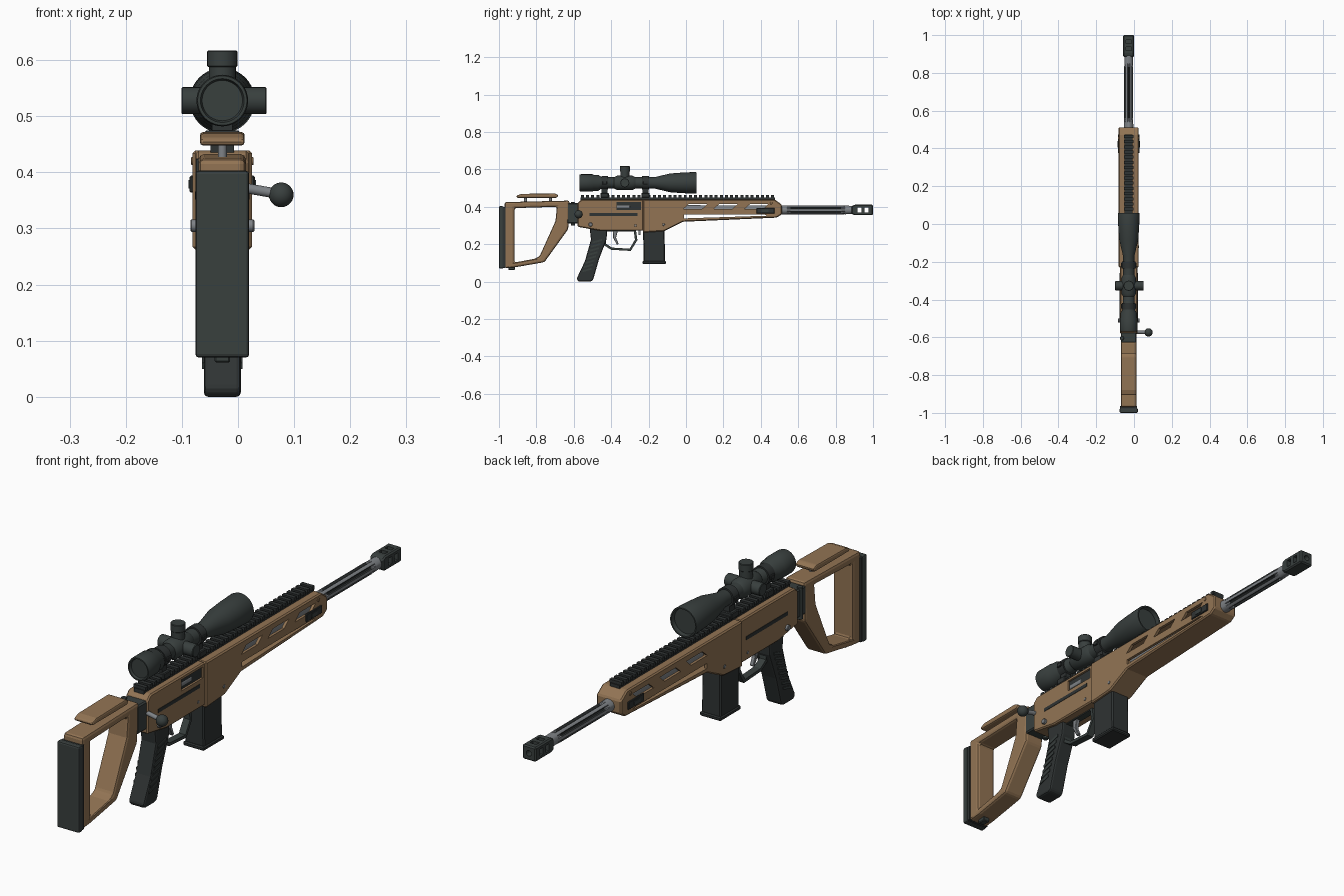
import bpy, bmesh, math
from mathutils import Vector, Matrix

if "Cube" in bpy.data.objects:
    bpy.data.objects.remove(bpy.data.objects["Cube"])

CX = -0.028          # centre plane of the rifle
BZ = 0.383           # bore height
SZ = 0.528           # scope axis height


def material(name, rgb):
    m = bpy.data.materials.new(name)
    m.diffuse_color = (*rgb, 1)
    m.use_nodes = True
    m.node_tree.nodes["Principled BSDF"].inputs["Base Color"].default_value = m.diffuse_color
    return m


TAN = material("tan", (0.29, 0.175, 0.088))
DARK = material("dark_grey", (0.04, 0.05, 0.048))
BLACK = material("black", (0.028, 0.033, 0.033))
STEEL = material("steel", (0.21, 0.225, 0.24))


def finish(name, bm, mats, smooth=False):
    bmesh.ops.recalc_face_normals(bm, faces=bm.faces)
    me = bpy.data.meshes.new(name)
    bm.to_mesh(me)
    bm.free()
    for m in mats:
        me.materials.append(m)
    if smooth:
        me.polygons.foreach_set("use_smooth", [True] * len(me.polygons))
        me.set_sharp_from_angle(angle=math.radians(35))
    ob = bpy.data.objects.new(name, me)
    bpy.context.collection.objects.link(ob)
    return ob


def apply(ob):
    dg = bpy.context.evaluated_depsgraph_get()
    me = bpy.data.meshes.new_from_object(ob.evaluated_get(dg))
    ob.modifiers.clear()
    ob.data = me


def bevel(ob, width, segments=1):
    b = ob.modifiers.new("bevel", "BEVEL")
    b.width, b.segments, b.limit_method = width, segments, "ANGLE"
    b.angle_limit = math.radians(25)
    apply(ob)
    return ob


def cut(ob, *cutters):
    for c in cutters:
        m = ob.modifiers.new("cut", "BOOLEAN")
        m.operation, m.object, m.solver = "DIFFERENCE", c, "EXACT"
        apply(ob)
        bpy.data.objects.remove(c)
    return ob


def prism(name, pts, hw, mat, bev=0, seg=1, x=0.0):
    """Side profile of (y, z) points, extruded to half width hw about CX + x."""
    bm = bmesh.new()
    f = bm.faces.new([bm.verts.new((CX + x - hw, y, z)) for y, z in pts])
    ext = bmesh.ops.extrude_face_region(bm, geom=[f])
    vs = [v for v in ext["geom"] if isinstance(v, bmesh.types.BMVert)]
    bmesh.ops.translate(bm, verts=vs, vec=(2 * hw, 0, 0))
    ob = finish(name, bm, [mat])
    return bevel(ob, bev, seg) if bev else ob


def box(name, y0, y1, z0, z1, hw, mat, bev=0, seg=1, x=0.0):
    return prism(name, [(y0, z0), (y1, z0), (y1, z1), (y0, z1)], hw, mat, bev, seg, x)


def lathe(name, prof, mats, mtx, n=32, flute=None):
    """Turn (y, r) profile about the y axis; flute holds ring indices to groove."""
    bm = bmesh.new()
    rings = []
    for k, (y, r) in enumerate(prof):
        ring = []
        for i in range(n):
            a = math.tau * i / n + math.pi / 2
            rr = r * 0.72 if flute and k in flute and i % 8 in (0, 1, 7) else r
            ring.append(bm.verts.new(mtx @ Vector((rr * math.cos(a), y, rr * math.sin(a)))))
        rings.append(ring)
    for k in range(len(rings) - 1):
        for i in range(n):
            j = (i + 1) % n
            f = bm.faces.new((rings[k][i], rings[k][j], rings[k + 1][j], rings[k + 1][i]))
            if flute and k in flute and k + 1 in flute and i % 8 in (0, 1, 6, 7):
                f.material_index = 1
    bm.faces.new(rings[0])
    bm.faces.new(rings[-1])
    return finish(name, bm, mats, True)


def cyl(name, p0, p1, r, mat, n=24):
    p0, p1 = Vector(p0), Vector(p1)
    d = p1 - p0
    L, c = d.length, min(0.002, r * 0.2)
    m = Matrix.Translation(p0) @ d.to_track_quat("Y", "Z").to_matrix().to_4x4()
    return lathe(name, [(0, r - c), (c, r), (L - c, r), (L, r - c)], [mat], m, n)


def pins(name, y, z, r, x, mat):
    for s, side in ((-1, "left"), (1, "right")):
        cyl(f"{name}_{side}", (CX + s * (x - 0.02), y, z), (CX + s * x, y, z), r, mat, 16)


# Butt stock: open frame, pad, foot, cheek rest
stock = prism("stock_frame", [(-0.97, 0.425), (-0.623, 0.433), (-0.63, 0.28), (-0.757, 0.104),
                              (-0.906, 0.078), (-0.97, 0.072)], 0.042, TAN)
cut(stock, prism("hole", [(-0.917, 0.393), (-0.69, 0.4), (-0.698, 0.323),
                          (-0.783, 0.135), (-0.81, 0.122), (-0.917, 0.102)], 0.1, TAN))
bevel(stock, 0.01, 2)
box("butt_pad", -1.0, -0.975, 0.07, 0.403, 0.048, DARK, 0.006, 2)
box("butt_plate", -0.977, -0.964, 0.074, 0.4, 0.045, BLACK)
box("stock_foot", -0.95, -0.915, 0.061, 0.085, 0.014, DARK, 0.003)
prism("cheek_rest", [(-0.906, 0.448), (-0.69, 0.448), (-0.682, 0.462), (-0.7, 0.472),
                     (-0.88, 0.469), (-0.906, 0.46)], 0.04, TAN, 0.006, 2)
for i, y in enumerate((-0.858, -0.725)):
    cyl(f"cheek_post_{i}", (CX, y, 0.42), (CX, y, 0.455), 0.008, STEEL, 16)

# Folding hinge
box("stock_hinge", -0.635, -0.57, 0.31, 0.42, 0.042, DARK, 0.005)
cyl("hinge_pin", (CX - 0.036, -0.605, 0.3), (CX - 0.036, -0.605, 0.425), 0.011, DARK, 16)

# Receiver with ejection port and side grooves
receiver = prism("receiver", [(-0.56, 0.439), (-0.228, 0.439), (-0.228, 0.272), (-0.46, 0.272),
                              (-0.58, 0.293), (-0.58, 0.42)], 0.047, TAN, 0.005)
cut(receiver, box("port", -0.372, -0.24, 0.382, 0.425, 0.02, TAN, x=0.055))
box("ejection_port", -0.372, -0.24, 0.382, 0.425, 0.004, BLACK, x=0.035)
cyl("bolt_body", (CX + 0.026, -0.37, 0.4), (CX + 0.026, -0.3, 0.4), 0.015, STEEL, 16)
for s, side in ((-1, "left"), (1, "right")):
    box(f"side_groove_{side}", -0.515, -0.26, 0.352, 0.366, 0.002, BLACK, x=s * 0.0465)
pins("receiver_pin", -0.51, 0.305, 0.011, 0.057, STEEL)
pins("trigger_pin", -0.27, 0.3, 0.006, 0.049, STEEL)
pins("magwell_pin", -0.12, 0.305, 0.007, 0.055, STEEL)

# Bolt handle
cyl("bolt_handle", (CX + 0.03, -0.572, 0.374), (0.07, -0.574, 0.362), 0.009, STEEL, 16)
bm = bmesh.new()
bmesh.ops.create_uvsphere(bm, u_segments=24, v_segments=14, radius=0.022,
                          matrix=Matrix.Translation((0.077, -0.574, 0.36)))
finish("bolt_knob", bm, [DARK], True)

# Hollow forend with slots
forend = prism("forend", [(-0.23, 0.439), (0.475, 0.439), (0.512, 0.412), (0.512, 0.36), (0.485, 0.342),
                          (-0.015, 0.32), (-0.115, 0.27), (-0.23, 0.262)], 0.053, TAN, 0.005)
cut(forend,
    prism("channel", [(-0.03, 0.336), (0.45, 0.351), (0.45, 0.425), (-0.03, 0.425)], 0.042, TAN),
    prism("low_slot", [(-0.012, 0.338), (0.44, 0.3525), (0.42, 0.358), (-0.012, 0.358)], 0.1, TAN),
    *[prism("slot", [(y, 0.388), (y + 0.1, 0.388), (y + 0.128, 0.414), (y + 0.03, 0.414)], 0.1, TAN)
      for y in (-0.015, 0.147, 0.312)])
for s, side in ((-1, "left"), (1, "right")):
    box(f"forend_plate_{side}", 0.377, 0.473, 0.364, 0.394, 0.004, BLACK, 0.002, x=s * 0.054)
    box(f"forend_stud_{side}", 0.405, 0.44, 0.371, 0.386, 0.003, DARK, x=s * 0.057)
pins("forend_screw", 0.455, 0.42, 0.007, 0.056, TAN)

# Top rail
box("rail_base", -0.565, 0.475, 0.435, 0.45, 0.021, BLACK)
for i in range(38):
    y = -0.562 + i * 0.0275
    box(f"rail_tooth_{i}", y, y + 0.016, 0.448, 0.462, 0.026, BLACK)

# Fluted barrel and muzzle brake
lathe("barrel", [(-0.2, 0.026), (0.54, 0.024), (0.56, 0.024), (0.83, 0.024), (0.85, 0.023), (0.9, 0.022)],
      [STEEL, BLACK], Matrix.Translation((CX, 0, BZ)), 48, flute=(2, 3))
brake = prism("muzzle_brake", [(0.885, BZ - 0.02), (0.9, BZ - 0.028), (1.0, BZ - 0.028),
                               (1.0, BZ + 0.028), (0.9, BZ + 0.028), (0.885, BZ + 0.02)], 0.029, DARK, 0.005)
cut(brake, cyl("bore", (CX, 0.91, BZ), (CX, 1.05, BZ), 0.011, DARK),
    *[box("port", y, y + 0.02, BZ - 0.014, BZ + 0.014, 0.1, DARK) for y in (0.918, 0.955)],
    *[box("port", y, y + 0.018, BZ, BZ + 0.1, 0.014, DARK) for y in (0.919, 0.956)])

# Pistol grip with side ridges
prism("grip", [(-0.515, 0.285), (-0.42, 0.285), (-0.425, 0.225), (-0.465, 0.12), (-0.497, 0.008), (-0.51, 0.0),
               (-0.575, 0.0), (-0.585, 0.015), (-0.54, 0.11), (-0.508, 0.225)], 0.033, BLACK, 0.009, 2)
for i in range(8):
    z = 0.05 + i * 0.022
    y = -0.57 + (z - 0.04) * 0.36
    prism(f"grip_ridge_{i}", [(y + 0.012, z), (y + 0.062, z + 0.014), (y + 0.062, z + 0.024),
                              (y + 0.012, z + 0.01)], 0.036, DARK)

# Trigger and guard
guard = prism("trigger_guard", [(-0.445, 0.28), (-0.44, 0.195), (-0.4, 0.17), (-0.295, 0.164),
                                (-0.26, 0.222), (-0.268, 0.28)], 0.014, DARK)
cut(guard, prism("hole", [(-0.432, 0.268), (-0.428, 0.203), (-0.397, 0.182), (-0.301, 0.176),
                          (-0.273, 0.224), (-0.279, 0.268)], 0.1, DARK))
prism("trigger", [(-0.392, 0.28), (-0.362, 0.28), (-0.374, 0.235), (-0.36, 0.202),
                  (-0.369, 0.196), (-0.39, 0.235)], 0.008, STEEL, 0.002)
box("magazine_release", -0.255, -0.243, 0.25, 0.28, 0.012, STEEL)

# Magazine
prism("magazine", [(-0.23, 0.29), (-0.115, 0.29), (-0.112, 0.1), (-0.226, 0.1)], 0.041, BLACK, 0.005)
box("magazine_base", -0.233, -0.107, 0.094, 0.11, 0.045, BLACK, 0.004)

# Scope
at_scope = Matrix.Translation((CX, 0, SZ))
lathe("scope_tube", [(-0.56, 0.036), (-0.57, 0.039), (-0.57, 0.044), (-0.562, 0.046), (-0.5, 0.046),
                     (-0.495, 0.043), (-0.47, 0.043), (-0.45, 0.03), (-0.17, 0.03), (-0.085, 0.05),
                     (-0.02, 0.055), (0.05, 0.058), (0.057, 0.056), (0.057, 0.051), (0.04, 0.049)],
      [DARK], at_scope, 40)
lathe("scope_saddle", [(-0.385, 0.03), (-0.37, 0.038), (-0.285, 0.038), (-0.27, 0.03)], [DARK], at_scope)
cyl("elevation_turret", (CX, -0.327, SZ), (CX, -0.327, 0.6), 0.024, DARK)
cyl("elevation_cap", (CX, -0.327, 0.588), (CX, -0.327, 0.617), 0.027, DARK)
cyl("side_turrets", (CX - 0.073, -0.327, SZ), (CX + 0.079, -0.327, SZ), 0.024, DARK)

# Scope rings and mounts
for i, y in enumerate((-0.435, -0.217)):
    lathe(f"scope_ring_{i}", [(y - 0.018, 0.03), (y - 0.018, 0.036), (y + 0.018, 0.036), (y + 0.018, 0.03)],
          [BLACK], at_scope)
    box(f"ring_post_{i}", y - 0.016, y + 0.016, 0.46, 0.505, 0.018, BLACK)
    box(f"ring_clamp_{i}", y - 0.022, y + 0.022, 0.45, 0.475, 0.031, BLACK, 0.003)
    box(f"ring_lugs_{i}", y - 0.012, y + 0.012, SZ - 0.008, SZ + 0.008, 0.041, BLACK, 0.002)
